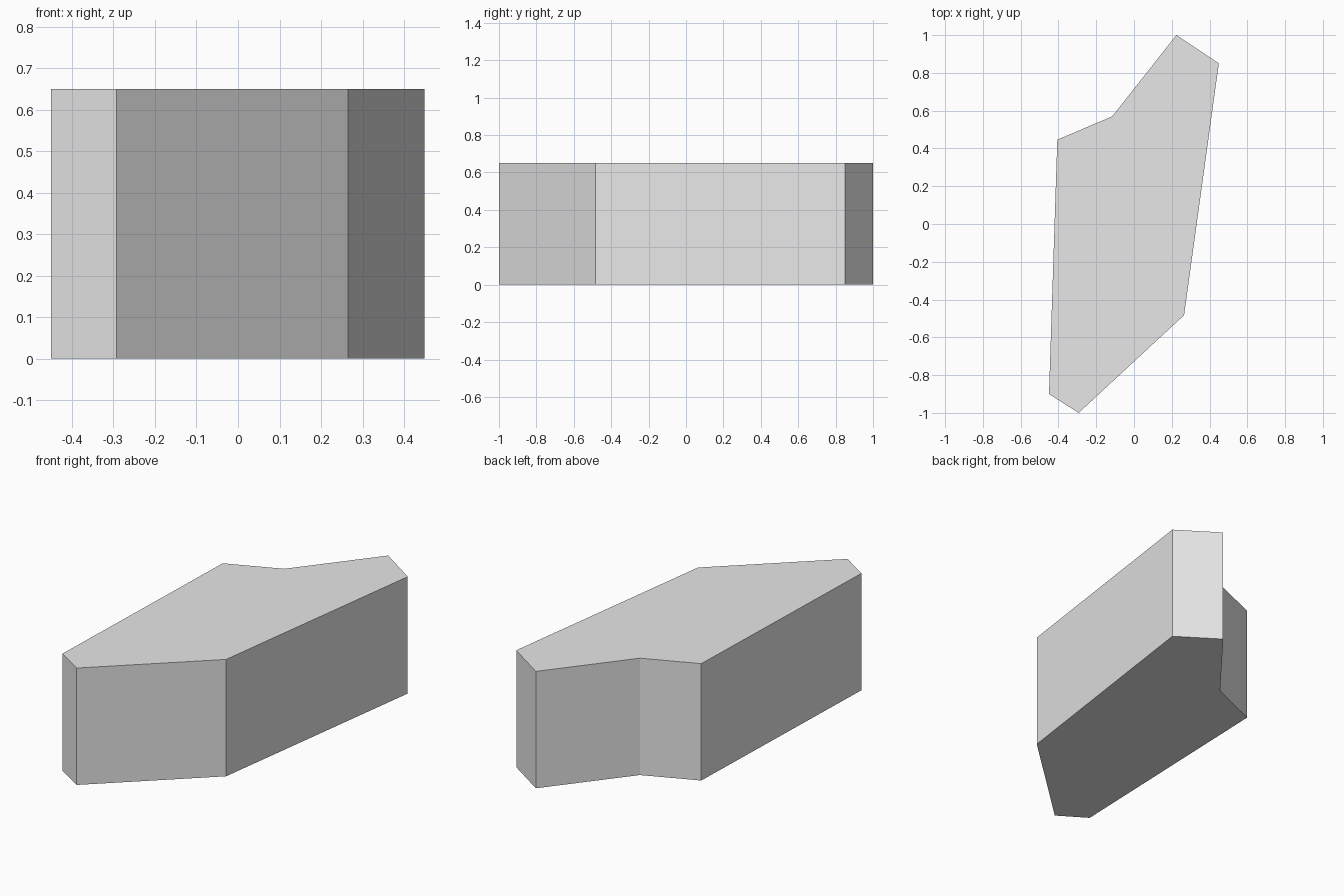
import bpy
import bmesh

cube = bpy.data.objects.get("Cube")
if cube:
    bpy.data.objects.remove(cube, do_unlink=True)

HEIGHT = 0.65

# Plain grey stone
grey = bpy.data.materials.new("light_grey")
grey.use_nodes = True
colour = (0.8, 0.8, 0.8, 1.0)
grey.diffuse_color = colour
grey.node_tree.nodes["Principled BSDF"].inputs["Base Color"].default_value = colour

# Ground outline, counter-clockwise from the front tip
outline = [
    (-0.293, -1.0), (0.265, -0.483), (0.449, 0.85), (0.224, 1.0),
    (-0.115, 0.57), (-0.406, 0.446), (-0.45, -0.9),
]

# Extrude the outline into a flat-sided block
bm = bmesh.new()
base = bm.faces.new([bm.verts.new((x, y, 0)) for x, y in outline])
top = bmesh.ops.extrude_face_region(bm, geom=[base], use_keep_orig=True)
top_verts = [g for g in top["geom"] if isinstance(g, bmesh.types.BMVert)]
bmesh.ops.translate(bm, verts=top_verts, vec=(0, 0, HEIGHT))
bmesh.ops.recalc_face_normals(bm, faces=bm.faces[:])

mesh = bpy.data.meshes.new("angular_block")
bm.to_mesh(mesh)
bm.free()
mesh.materials.append(grey)
block = bpy.data.objects.new("angular_block", mesh)
bpy.context.collection.objects.link(block)
